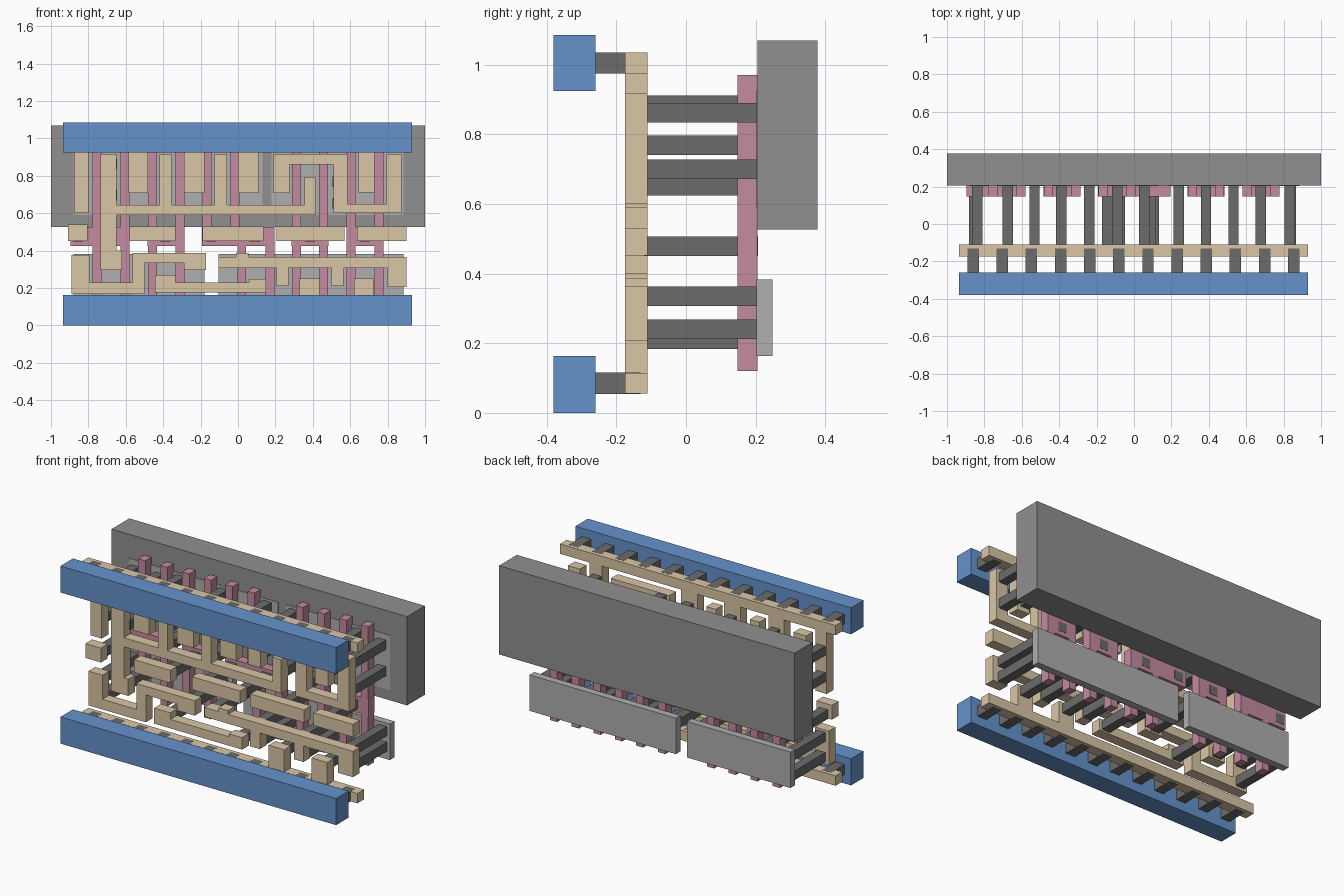
import bpy, bmesh


def material(name, rgb):
    m = bpy.data.materials.new(name)
    m.diffuse_color = (*rgb, 1)
    return m


BLUE = material("blue", (0.13, 0.29, 0.60))
TAN = material("tan", (0.70, 0.57, 0.38))
PINK = material("pink", (0.55, 0.26, 0.35))
DARK = material("dark_grey", (0.15, 0.15, 0.15))
MID = material("mid_grey", (0.28, 0.28, 0.28))
LIGHT = material("light_grey", (0.43, 0.43, 0.43))


def layer(name, rects, y0, y1, mat):
    """Extrude the union of (x0, x1, z0, z1) rectangles from y0 to y1."""
    xs = sorted({v for r in rects for v in r[:2]})
    zs = sorted({v for r in rects for v in r[2:]})
    bm = bmesh.new()
    verts = {}

    def vert(x, z):
        if (x, z) not in verts:
            verts[x, z] = bm.verts.new((x, y0, z))
        return verts[x, z]

    for a, b in zip(xs, xs[1:]):
        for c, d in zip(zs, zs[1:]):
            mx, mz = (a + b) / 2, (c + d) / 2
            if any(r[0] < mx < r[1] and r[2] < mz < r[3] for r in rects):
                bm.faces.new([vert(a, c), vert(b, c), vert(b, d), vert(a, d)])
    ext = bmesh.ops.extrude_face_region(bm, geom=bm.faces[:])
    moved = [g for g in ext["geom"] if isinstance(g, bmesh.types.BMVert)]
    bmesh.ops.translate(bm, verts=moved, vec=(0, y1 - y0, 0))
    bmesh.ops.recalc_face_normals(bm, faces=bm.faces[:])
    bmesh.ops.dissolve_limit(bm, angle_limit=0.01, verts=bm.verts[:], edges=bm.edges[:])
    me = bpy.data.meshes.new(name)
    bm.to_mesh(me)
    bm.free()
    ob = bpy.data.objects.new(name, me)
    bpy.context.collection.objects.link(ob)
    me.materials.append(mat)
    return ob


def square(x, z, h=0.028):
    return (x - h, x + h, z - h, z + h)


# Back plates
layer("well_plate", [(-1, 1, 0.527, 1.07)], 0.206, 0.378, MID)
for i, (a, b) in enumerate([(-0.88, 0.13), (0.18, 0.885)]):
    layer(f"upper_plate_{i}", [(a, b, 0.59, 0.925)], 0.203, 0.25, LIGHT)
for i, (a, b) in enumerate([(-0.88, -0.18), (-0.105, 0.885)]):
    layer(f"lower_plate_{i}", [(a, b, 0.163, 0.383)], 0.203, 0.248, LIGHT)

# Pink gate strips with their crossing pads
pads = [((-0.896, -0.58), (-0.755, -0.605), ()),
        ((-0.484, -0.286), (-0.457, -0.31), ()),
        ((-0.193, 0.195), (-0.165, -0.017), (0.02, 0.17)),
        ((0.286, 0.484), (0.312, 0.458), ()),
        ((0.58, 0.778), (0.605, 0.753), ())]
for i, ((a, b), tops, bottoms) in enumerate(pads):
    rects = [(a, b, 0.425, 0.527)]
    for x in tops:
        rects.append((x - 0.024, x + 0.024, 0.425 if bottoms else 0.12, 0.97))
    rects += [(x - 0.024, x + 0.024, 0.12, 0.527) for x in bottoms]
    layer(f"gate_{i}", rects, 0.148, 0.206, PINK)

# Tan wiring: supply rails with tabs
TY = (-0.175, -0.11)
tabs = [(-0.875, -0.80, 0.60), (-0.585, -0.48, 0.708), (-0.29, -0.18, 0.708),
        (0, 0.11, 0.708), (0.645, 0.73, 0.712)]
layer("top_inner_rail", [(-0.935, 0.93, 0.975, 1.035)]
      + [(a, b, z, 1.0) for a, b, z in tabs], *TY, TAN)
layer("bottom_inner_rail", [(-0.935, 0.93, 0.055, 0.115),
      (0.33, 0.435, 0.1, 0.25), (0.62, 0.725, 0.1, 0.25)], *TY, TAN)

# Tan wiring: signal tracks
tracks = {
    "output_track": [(-0.735, -0.65, 0.297, 0.917), (-0.735, -0.62, 0.297, 0.40),
                     (-0.65, 0.415, 0.59, 0.645), (-0.42, -0.355, 0.6, 0.917),
                     (-0.125, -0.06, 0.6, 0.917), (0.355, 0.415, 0.6, 0.795)],
    "bridge_track": [(0.19, 0.585, 0.86, 0.917), (0.19, 0.275, 0.708, 0.917),
                     (0.51, 0.585, 0.60, 0.917), (0.51, 0.875, 0.60, 0.65),
                     (0.795, 0.875, 0.60, 0.917)],
    "lower_left_track": [(-0.89, -0.795, 0.168, 0.377), (-0.89, -0.5, 0.168, 0.23),
                         (-0.565, -0.5, 0.168, 0.388), (-0.565, -0.17, 0.335, 0.388),
                         (-0.29, -0.17, 0.297, 0.388)],
    "lower_middle_track": [(-0.445, 0.15, 0.175, 0.23), (-0.445, -0.335, 0.175, 0.27),
                           (0.06, 0.15, 0.175, 0.248)],
    "lower_right_track": [(-0.105, 0.90, 0.308, 0.365), (-0.01, 0.055, 0.308, 0.388),
                          (0.205, 0.27, 0.21, 0.365), (0.5, 0.565, 0.21, 0.365),
                          (0.80, 0.90, 0.207, 0.365)],
    "input_bar_0": [(-0.91, -0.805, 0.452, 0.54)],
    "input_bar_1": [(-0.58, -0.335, 0.452, 0.53)],
    "input_bar_2": [(-0.19, 0.137, 0.452, 0.53)],
    "input_bar_3": [(0.205, 0.57, 0.452, 0.53)],
    "input_bar_4": [(0.635, 0.90, 0.452, 0.53)],
}
for name, rects in tracks.items():
    layer(name, rects, *TY, TAN)

# Dark posts joining wiring to the plates
upper = {(-0.838, 0.832): (0.70, 0.862), (-0.675,): (0.70, 0.862),
         (-0.532, -0.238, 0.055, 0.678): (0.768, 0.884),
         (-0.388, -0.09): (0.653, 0.768), (0.238,): (0.768, 0.884),
         (0.385,): (0.70,), (0.532,): (0.653, 0.768)}
lower = {(-0.838,): (0.212, 0.335), (-0.675, -0.238): (0.335,),
         (-0.388, 0.105, 0.385, 0.678): (0.212,), (-0.075,): (0.335,),
         (0.238, 0.532, 0.838): (0.24, 0.335)}
for label, table in (("upper", upper), ("lower", lower)):
    posts = [square(x, z) for xs, zs in table.items() for x in xs for z in zs]
    for i, r in enumerate(posts):
        layer(f"{label}_post_{i}", [r], -0.12, 0.206, DARK)
for i, x in enumerate((-0.855, -0.388, -0.142, 0.09, 0.385, 0.678)):
    layer(f"gate_post_{i}", [square(x, 0.478)], -0.12, 0.2075, DARK)

# Blue front rails on rows of short studs
for label, z0, z1, zs in (("bottom", 0, 0.163, 0.085), ("top", 0.924, 1.086, 1.005)):
    layer(f"{label}_front_rail", [(-0.935, 0.93, z0, z1)], -0.38, -0.26, BLUE)
    for i in range(12):
        layer(f"{label}_stud_{i}", [square(-0.86 + i * 0.1558, zs, 0.0305)],
              -0.262, -0.13, DARK)
